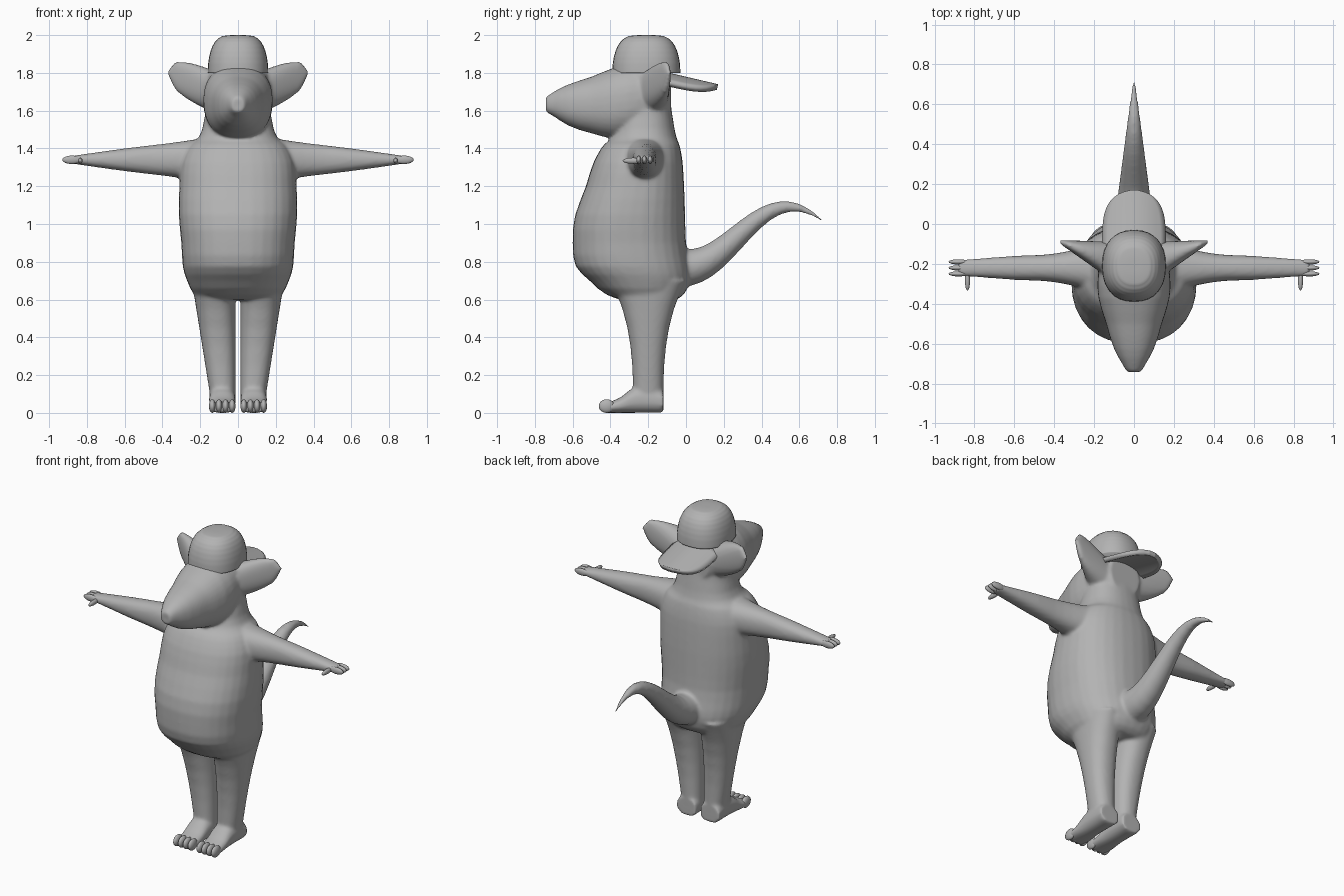
import bpy
import bmesh
import math
from mathutils import Matrix, Vector

old = bpy.data.objects.get("Cube")
if old:
    bpy.data.objects.remove(old)

SHADE = 0.45
grey = bpy.data.materials.new("plain grey")
grey.use_nodes = True
grey.diffuse_color = (SHADE, SHADE, SHADE, 1)
grey.node_tree.nodes["Principled BSDF"].inputs["Base Color"].default_value = grey.diffuse_color


def smooth_path(rings, steps=4):
    """Pass a smooth curve through ring descriptions."""
    rows = [Vector(ring) for ring in rings]
    path = []
    for i in range(len(rows) - 1):
        before, start, end = rows[max(i - 1, 0)], rows[i], rows[i + 1]
        after = rows[min(i + 2, len(rows) - 1)]
        for k in range(steps):
            t = k / steps
            leave = start + (end - before) * t / 2
            arrive = end - (after - start) * (1 - t) / 2
            path.append(leave.lerp(arrive, t * t * (3 - 2 * t)))
    return path + rows[-1:]


def rounded(angle, power):
    """Point on a unit outline between a circle and a square."""
    def squash(value):
        return math.copysign(abs(value) ** (2 / power), value)
    return squash(math.cos(angle)), squash(math.sin(angle))


def loft(bm, axis, rings, power=2.3, sides=32, signs=(1,)):
    """Skin rings of (position, two centres, two radii) along an axis."""
    outline = [rounded(math.tau * k / sides, power) for k in range(sides)]
    for sign in signs:
        loops = []
        for along, mid_u, mid_v, radius_u, radius_v in smooth_path(rings):
            loop = []
            for u, v in outline:
                point = [mid_u + radius_u * u, mid_v + radius_v * v]
                point.insert("xyz".index(axis), along)
                point[0] *= sign
                loop.append(bm.verts.new(point))
            loops.append(loop)
        for a, b in zip(loops, loops[1:]):
            for k in range(sides):
                bm.faces.new((a[k - 1], a[k], b[k], b[k - 1]))
        bm.faces.new(loops[0])
        bm.faces.new(loops[-1])


def add_pair(bm, centre, radii):
    """Add an ellipsoid on each side."""
    for sign in BOTH:
        x, y, z = centre
        place = Matrix.Translation((sign * x, y, z)) @ Matrix.Diagonal((*radii, 1))
        bmesh.ops.create_uvsphere(bm, u_segments=16, v_segments=12, radius=1, matrix=place)


def finish(bm, name):
    bmesh.ops.recalc_face_normals(bm, faces=bm.faces)
    for face in bm.faces:
        face.smooth = True
    mesh = bpy.data.meshes.new(name)
    bm.to_mesh(mesh)
    bm.free()
    mesh.materials.append(grey)
    part = bpy.data.objects.new(name, mesh)
    bpy.context.collection.objects.link(part)
    return part


BOTH = (1, -1)
body = bmesh.new()

# Torso and neck: height, half width, front, back
torso = (
    (0.6, 0.2, -0.35, -0.05),
    (0.7, 0.27, -0.51, 0.02),
    (0.9, 0.3, -0.6, 0),
    (1.2, 0.31, -0.53, -0.01),
    (1.4, 0.27, -0.45, -0.03),
    (1.5, 0.19, -0.38, -0.06),
    (1.8, 0.16, -0.32, -0.1),
)
loft(body, "z", [(height, 0, (front + back) / 2, width, (back - front) / 2)
                 for height, width, front, back in torso])

# Head and pointed snout: depth, half width, chin, crown
head = (
    (-0.74, 0.02, 1.6, 1.65),
    (-0.7, 0.06, 1.57, 1.7),
    (-0.5, 0.14, 1.48, 1.78),
    (-0.25, 0.18, 1.47, 1.85),
    (-0.08, 0.11, 1.58, 1.8),
)
loft(body, "y", [(depth, 0, (chin + crown) / 2, width, (crown - chin) / 2)
                 for depth, width, chin, crown in head])

# Ears, thinning as they sweep outward and back
ears = []
for i in range(9):
    t = i / 8
    ears.append((0.1 + 0.27 * t, 0.1 * t - 0.19, 1.69 + 0.11 * t,
                 0.1 - 0.09 * t, 0.01 + 0.1 * math.sqrt(1 - t ** 3)))
loft(body, "x", ears, signs=BOTH)

# Arms, tapering to the palms: reach, half depth, half height
arms = ((0.15, 0.14, 0.12), (0.35, 0.08, 0.09), (0.6, 0.06, 0.06), (0.88, 0.04, 0.02))
loft(body, "x", [(reach, -0.22, 1.34, depth, height) for reach, depth, height in arms],
     signs=BOTH)

# Legs, widening into the hips
legs = []
for i in range(1, 8):
    height = i / 10
    width = 0.06 + 0.08 * height
    legs.append((height, width + 0.013, -0.2, width, 0.08 + 0.35 * height ** 3))
loft(body, "z", legs, signs=BOTH)

# Feet: depth, instep half height
feet = ((-0.44, 0.025), (-0.35, 0.04), (-0.25, 0.07), (-0.12, 0.06))
loft(body, "y", [(depth, 0.083, rise, 0.07, rise) for depth, rise in feet], signs=BOTH)

# Tail, rising in a wave and tapering to a point
tail = []
for i in range(-2, 15):
    depth = i / 19
    swing = math.pi / 0.55
    slope = 0.16 * swing * math.sin(swing * depth)
    radius = 0.1 - 0.13 * depth
    tail.append((depth, 0, 0.93 - 0.16 * math.cos(swing * depth),
                 radius, radius * math.hypot(1, slope * 0.8)))
loft(body, "y", tail, power=2)

# Blend the body into one smooth skin
skin = finish(body, "body")
blend = skin.modifiers.new("blend parts", "REMESH")
blend.mode = "VOXEL"
blend.voxel_size = 0.01
blend.use_smooth_shade = True
relax = skin.modifiers.new("soften joins", "SMOOTH")
relax.factor = 0.5
relax.iterations = 8

# Fingers and forward thumbs
hands = bmesh.new()
for i in range(3):
    add_pair(hands, (0.88, -0.19 - 0.03 * i, 1.34), (0.05, 0.013, 0.022))
add_pair(hands, (0.835, -0.28, 1.335), (0.013, 0.055, 0.016))
finish(hands, "fingers")

# Toes
toes = bmesh.new()
for i in range(4):
    add_pair(toes, (0.031 + 0.035 * i, -0.42, 0.036), (0.018, 0.042, 0.036))
finish(toes, "toes")

# Cap crown, a dome with full sides
crown = bmesh.new()
dome = []
for i in range(10):
    angle = math.pi / 2 * i / 9
    spread = math.sqrt(max(math.cos(angle), 0.01))
    dome.append((1.8 + 0.2 * math.sin(angle), 0, -0.21, 0.16 * spread, 0.18 * spread))
loft(crown, "z", dome)
finish(crown, "cap_crown")

# Cap brim, worn backward and sagging at both sides
brim = bmesh.new()
CELLS = 12
grid = []
for i in range(CELLS + 1):
    t = math.sin(math.pi / 2 * i / CELLS)
    half = 0.16 * math.sqrt(max(1 - t ** 4, 0.02))
    row = []
    for j in range(CELLS + 1):
        side = half * (2 * j / CELLS - 1)
        row.append(brim.verts.new((side, 0.3 * t - 0.13, 1.81 - 0.07 * t - 1.8 * side ** 2)))
    grid.append(row)
for a, b in zip(grid, grid[1:]):
    for j in range(CELLS):
        brim.faces.new((a[j], a[j + 1], b[j + 1], b[j]))
peak = finish(brim, "cap_brim")
thickness = peak.modifiers.new("thickness", "SOLIDIFY")
thickness.thickness = 0.03
bpy.context.view_layer.objects.active = peak
peak.select_set(True)
bpy.ops.object.shade_smooth_by_angle(angle=math.radians(50))
